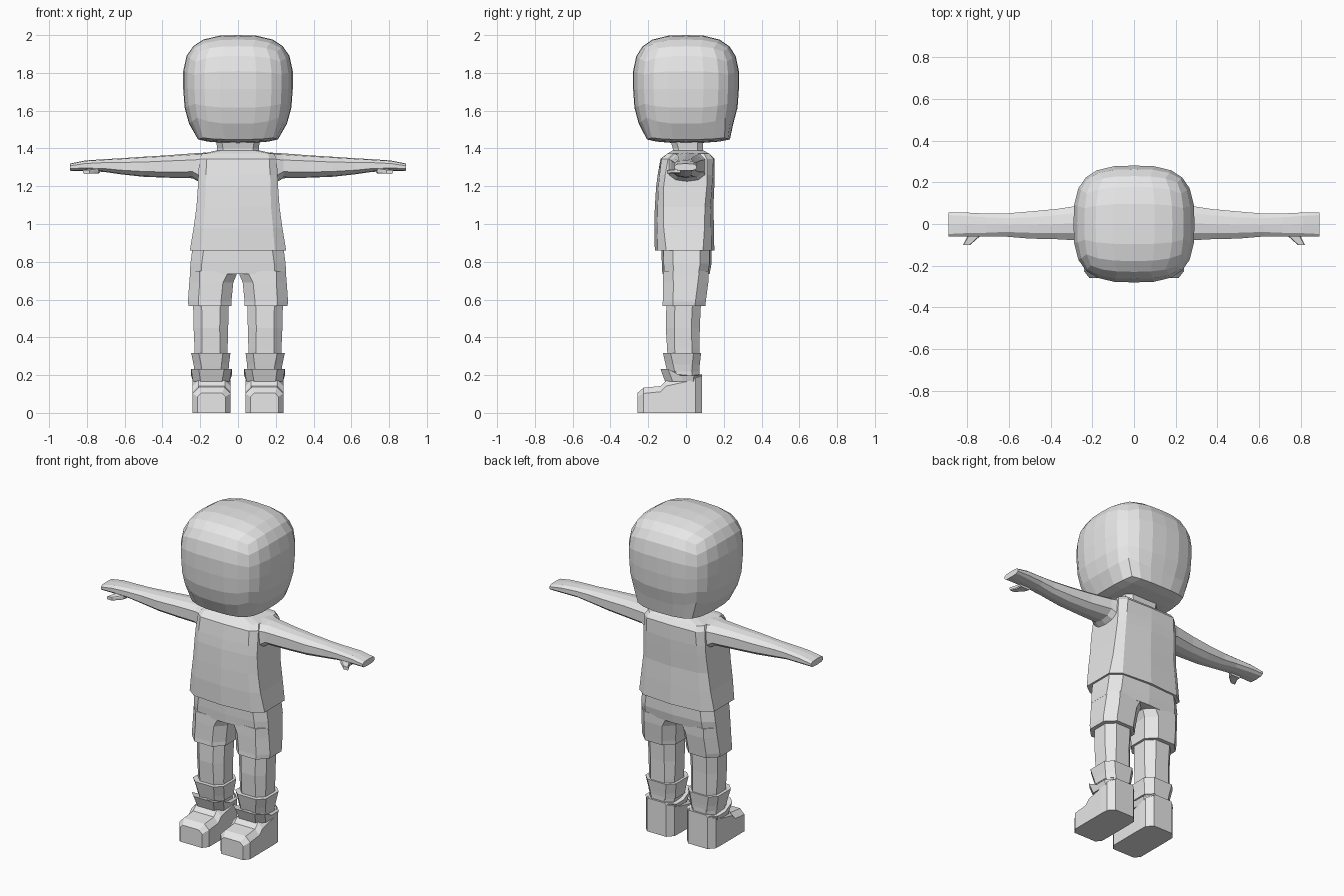
import bpy, bmesh
from mathutils import Vector

grey = bpy.data.materials.new("light grey")
grey.diffuse_color = (0.8, 0.8, 0.8, 1)


def finish(name, bm, mirror=False):
    bmesh.ops.recalc_face_normals(bm, faces=bm.faces[:])
    me = bpy.data.meshes.new(name)
    bm.to_mesh(me)
    bm.free()
    me.materials.append(grey)
    ob = bpy.data.objects.new(name, me)
    bpy.context.collection.objects.link(ob)
    if mirror:
        ob.modifiers.new("mirror", 'MIRROR').use_clip = False
    return ob


def section(u0, u1, v0, v1, c, b=0.0):
    """Chamfered rectangle with a bulge b in the middle of the v sides."""
    um, vm = (u0 + u1) / 2, (v0 + v1) / 2
    return [(u1, v0 + c), (u1, vm), (u1, v1 - c), (u1 - c, v1 - b), (um, v1),
            (u0 + c, v1 - b), (u0, v1 - c), (u0, vm), (u0, v0 + c),
            (u0 + c, v0 + b), (um, v0), (u1 - c, v0 + b)]


def loft(name, axis, rings, mirror=False):
    """Each ring: position on the axis, then the section arguments."""
    place = {'x': lambda t, u, v: (t, u, v),
             'y': lambda t, u, v: (u, t, v),
             'z': lambda t, u, v: (u, v, t)}[axis]
    bm = bmesh.new()
    loops = [[bm.verts.new(place(r[0], u, v)) for u, v in section(*r[1:])]
             for r in rings]
    for a, b in zip(loops, loops[1:]):
        for i in range(len(a)):
            j = (i + 1) % len(a)
            bm.faces.new((a[i], a[j], b[j], b[i]))
    bm.faces.new(loops[0])
    bm.faces.new(loops[-1])
    return finish(name, bm, mirror)


# Head: gridded cube rounded towards a ball, flattened underneath
bm = bmesh.new()
bmesh.ops.create_cube(bm, size=2)
bmesh.ops.subdivide_edges(bm, edges=bm.edges[:], cuts=5, use_grid_fill=True)
for v in bm.verts:
    underside = v.co.z < -0.99
    p = v.co / sum(abs(k) ** 3 for k in v.co) ** (1 / 3)
    taper = 1 + 0.04 * p.z
    x, y = p.x * 0.29 * taper, p.y * 0.28 * taper
    z = 1.715 + p.z * (0.285 if p.z > 0 else 0.30)
    if underside:
        z = 1.435 + 0.3 * (z - 1.435)
        x *= 0.95
        y *= 1.08 if y > 0 else 0.96
    v.co = Vector((x, y, z))
finish("head", bm)

# Neck
loft("neck", 'z', [(1.36, -0.11, 0.11, -0.07, 0.09, 0.03),
                   (1.40, -0.11, 0.11, -0.07, 0.09, 0.03),
                   (1.47, -0.12, 0.12, -0.09, 0.09, 0.03)])

# Shirt body
loft("shirt", 'z', [(0.86, -0.255, 0.255, -0.165, 0.15, 0.06, 0.015),
                    (0.98, -0.235, 0.235, -0.168, 0.148, 0.05, 0.015),
                    (1.09, -0.22, 0.22, -0.165, 0.145, 0.045, 0.015),
                    (1.20, -0.212, 0.212, -0.158, 0.15, 0.04, 0.012),
                    (1.26, -0.21, 0.21, -0.15, 0.152, 0.04, 0.01),
                    (1.345, -0.205, 0.205, -0.135, 0.15, 0.04, 0.005),
                    (1.372, -0.19, 0.19, -0.10, 0.125, 0.03, 0.0),
                    (1.39, -0.11, 0.11, -0.07, 0.09, 0.03, 0.0)])

# Arms with flat mitten hands
loft("arm", 'x', [(0.17, -0.10, 0.115, 1.20, 1.378, 0.03, 0.005),
                  (0.21, -0.09, 0.10, 1.225, 1.376, 0.035, 0.008),
                  (0.24, -0.08, 0.092, 1.242, 1.374, 0.035, 0.008),
                  (0.37, -0.073, 0.072, 1.245, 1.364, 0.03, 0.006),
                  (0.50, -0.07, 0.06, 1.25, 1.356, 0.028, 0.005),
                  (0.62, -0.06, 0.05, 1.263, 1.348, 0.022, 0.004),
                  (0.71, -0.06, 0.05, 1.276, 1.343, 0.018, 0.004),
                  (0.81, -0.06, 0.055, 1.28, 1.336, 0.016, 0.003),
                  (0.89, -0.06, 0.055, 1.282, 1.32, 0.012, 0.003)], True)

# Thumbs
loft("thumb", 'y', [(-0.03, 0.73, 0.80, 1.268, 1.30, 0.006),
                    (-0.06, 0.74, 0.80, 1.268, 1.292, 0.005),
                    (-0.10, 0.785, 0.82, 1.266, 1.286, 0.004)], True)

# Shorts: hips, then the flared legs
loft("shorts_hips", 'z', [(0.735, -0.255, 0.255, -0.125, 0.125, 0.06, 0.01),
                          (0.79, -0.252, 0.252, -0.128, 0.135, 0.06, 0.01),
                          (0.88, -0.24, 0.24, -0.13, 0.135, 0.06, 0.01)])
loft("shorts_leg", 'z', [(0.565, 0.035, 0.262, -0.125, 0.102, 0.055),
                         (0.59, 0.035, 0.265, -0.123, 0.105, 0.055),
                         (0.69, 0.025, 0.258, -0.122, 0.118, 0.055),
                         (0.75, 0.0, 0.253, -0.12, 0.12, 0.05)], True)

# Lower legs
loft("leg", 'z', [(0.15, 0.06, 0.225, -0.09, 0.07, 0.04),
                  (0.34, 0.055, 0.23, -0.10, 0.072, 0.04),
                  (0.45, 0.052, 0.235, -0.107, 0.073, 0.045),
                  (0.60, 0.048, 0.238, -0.103, 0.08, 0.045)], True)

# Flared sock cuff
loft("sock_cuff", 'z', [(0.22, 0.05, 0.23, -0.10, 0.07, 0.04),
                        (0.255, 0.048, 0.235, -0.108, 0.073, 0.04),
                        (0.318, 0.04, 0.248, -0.122, 0.08, 0.04)], True)

# Boot cuff, higher at the front
cuff = loft("boot_cuff", 'z', [(0.165, 0.045, 0.238, -0.11, 0.078, 0.04),
                               (0.232, 0.033, 0.248, -0.135, 0.082, 0.04)], True)
for v in cuff.data.vertices:
    if v.co.z > 0.2 and v.co.y > -0.03:
        v.co.z -= 0.035

# Boots: heel, ankle, instep and toe
boot = loft("boot", 'y', [(-0.258, 0.065, 0.215, 0, 0.105, 0.02),
                          (-0.225, 0.04, 0.24, 0, 0.133, 0.03),
                          (-0.135, 0.04, 0.24, 0, 0.142, 0.03),
                          (-0.105, 0.04, 0.24, 0, 0.172, 0.03),
                          (0.0, 0.04, 0.24, 0, 0.185, 0.02),
                          (0.05, 0.042, 0.238, 0, 0.20, 0.015),
                          (0.086, 0.075, 0.205, 0, 0.205, 0.01)], True)
# Flat soles: square off the lower chamfers
for v in boot.data.vertices:
    if v.co.z < 0.035:
        v.co.z = 0.0
